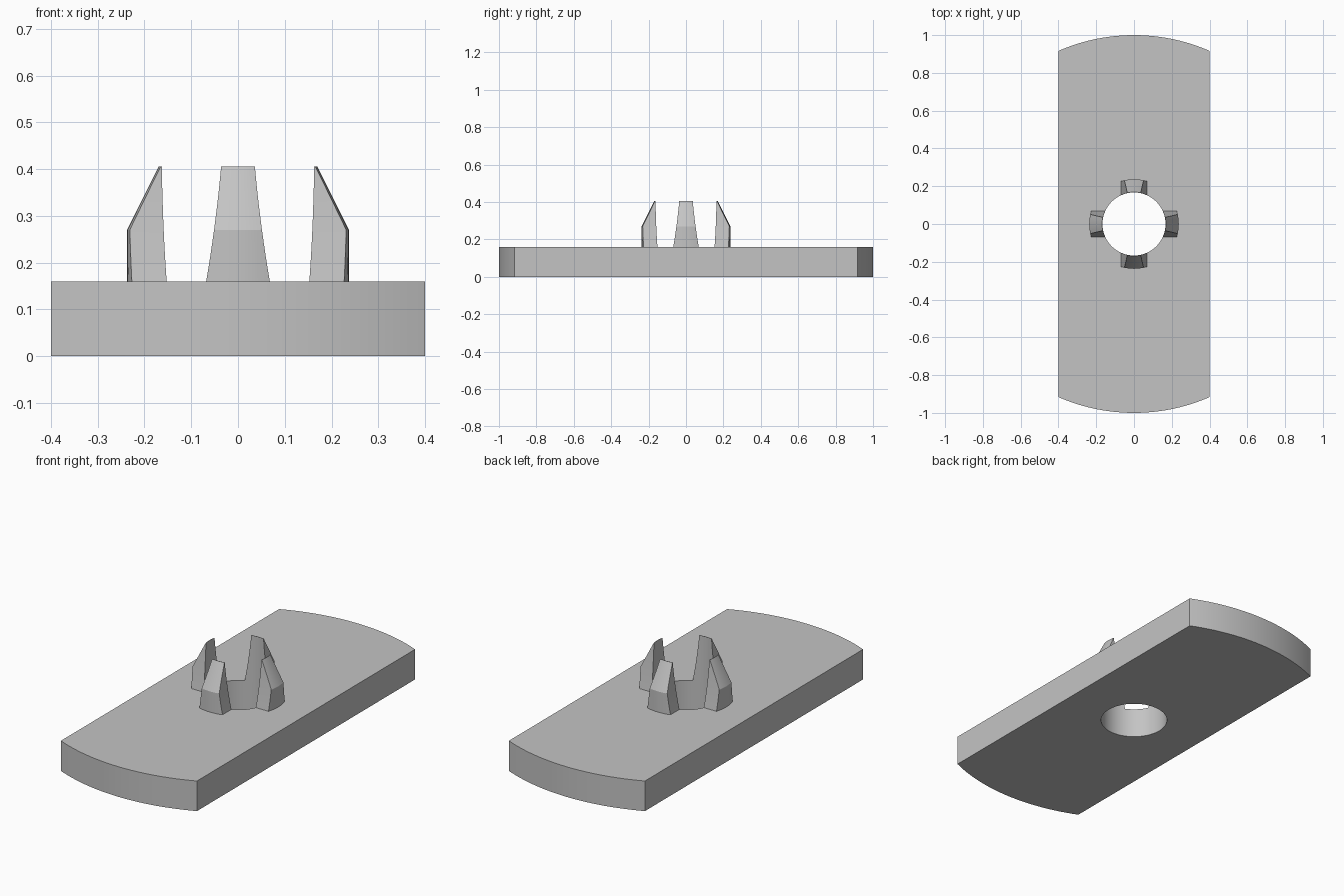
import bpy, bmesh
from math import sin, cos, asin, pi, radians, sqrt

cube = bpy.data.objects.get("Cube")
if cube:
    bpy.data.objects.remove(cube, do_unlink=True)

HALF_WIDTH, PLATE_TOP = 0.4, 0.16
BORE, RIM, TIP = 0.167, 0.237, 0.169
SHOULDER, PRONG_TOP = 0.27, 0.406

grey = bpy.data.materials.new("plain grey")
grey.use_nodes = True
grey.diffuse_color = (0.55, 0.55, 0.55, 1)
grey.node_tree.nodes["Principled BSDF"].inputs["Base Color"].default_value = (0.55, 0.55, 0.55, 1)


def finish(bm, name, angle=25):
    bmesh.ops.recalc_face_normals(bm, faces=bm.faces)
    mesh = bpy.data.meshes.new(name)
    bm.to_mesh(mesh)
    bm.free()
    mesh.materials.append(grey)
    obj = bpy.data.objects.new(name, mesh)
    bpy.context.collection.objects.link(obj)
    bpy.ops.object.select_all(action='DESELECT')
    obj.select_set(True)
    bpy.context.view_layer.objects.active = obj
    bpy.ops.object.shade_smooth_by_angle(angle=radians(angle))
    return obj


def loop_edges(bm, points):
    verts = [bm.verts.new((x, y, 0)) for x, y in points]
    return [bm.edges.new((v, verts[i - 1])) for i, v in enumerate(verts)]


# Plate: straight sides, ends rounded on a unit circle, round bore
bm = bmesh.new()
reach = asin(HALF_WIDTH)
arc = [reach * (i / 12 - 1) for i in range(25)]
outline = [(sin(a), cos(a)) for a in arc] + [(-sin(a), -cos(a)) for a in arc]
bore = [(BORE * cos(i * pi / 36), BORE * sin(i * pi / 36)) for i in range(72)]
edges = loop_edges(bm, outline) + loop_edges(bm, bore)
bmesh.ops.triangle_fill(bm, edges=edges, use_beauty=True)
top = bmesh.ops.extrude_face_region(bm, geom=bm.faces[:])
bmesh.ops.translate(bm, vec=(0, 0, PLATE_TOP),
                    verts=[v for v in top["geom"] if isinstance(v, bmesh.types.BMVert)])
finish(bm, "base_plate")


# Prong: curved inside and out, narrowing upwards, with a sloped outer shoulder
def section(bm, z, steps=8):
    t = (z - PLATE_TOP) / (PRONG_TOP - PLATE_TOP)
    half = 0.068 - 0.042 * t + 0.010 * t * t
    slope = max(0, (z - SHOULDER) / (PRONG_TOP - SHOULDER))
    outer = RIM + (TIP - RIM) * slope
    xs = [half * (2 * i / steps - 1) for i in range(steps + 1)]
    ring = [(x, -sqrt(outer ** 2 - x * x)) for x in xs]
    ring += [(x, -sqrt(BORE ** 2 - x * x)) for x in reversed(xs)]
    return [bm.verts.new((x, y, z)) for x, y in ring]


def prong(name, turn):
    bm = bmesh.new()
    low = [PLATE_TOP + (SHOULDER - PLATE_TOP) * i / 4 for i in range(5)]
    high = [SHOULDER + (PRONG_TOP - SHOULDER) * i / 5 for i in range(1, 6)]
    rings = [section(bm, z) for z in low + high]
    for a, b in zip(rings, rings[1:]):
        for i in range(len(a)):
            bm.faces.new((a[i - 1], a[i], b[i], b[i - 1]))
    bm.faces.new(rings[0])
    bm.faces.new(rings[-1])
    obj = finish(bm, name, 20)
    obj.rotation_euler.z = turn


for i, side in enumerate(("front", "left", "back", "right")):
    prong(side + "_prong", i * pi / 2)
